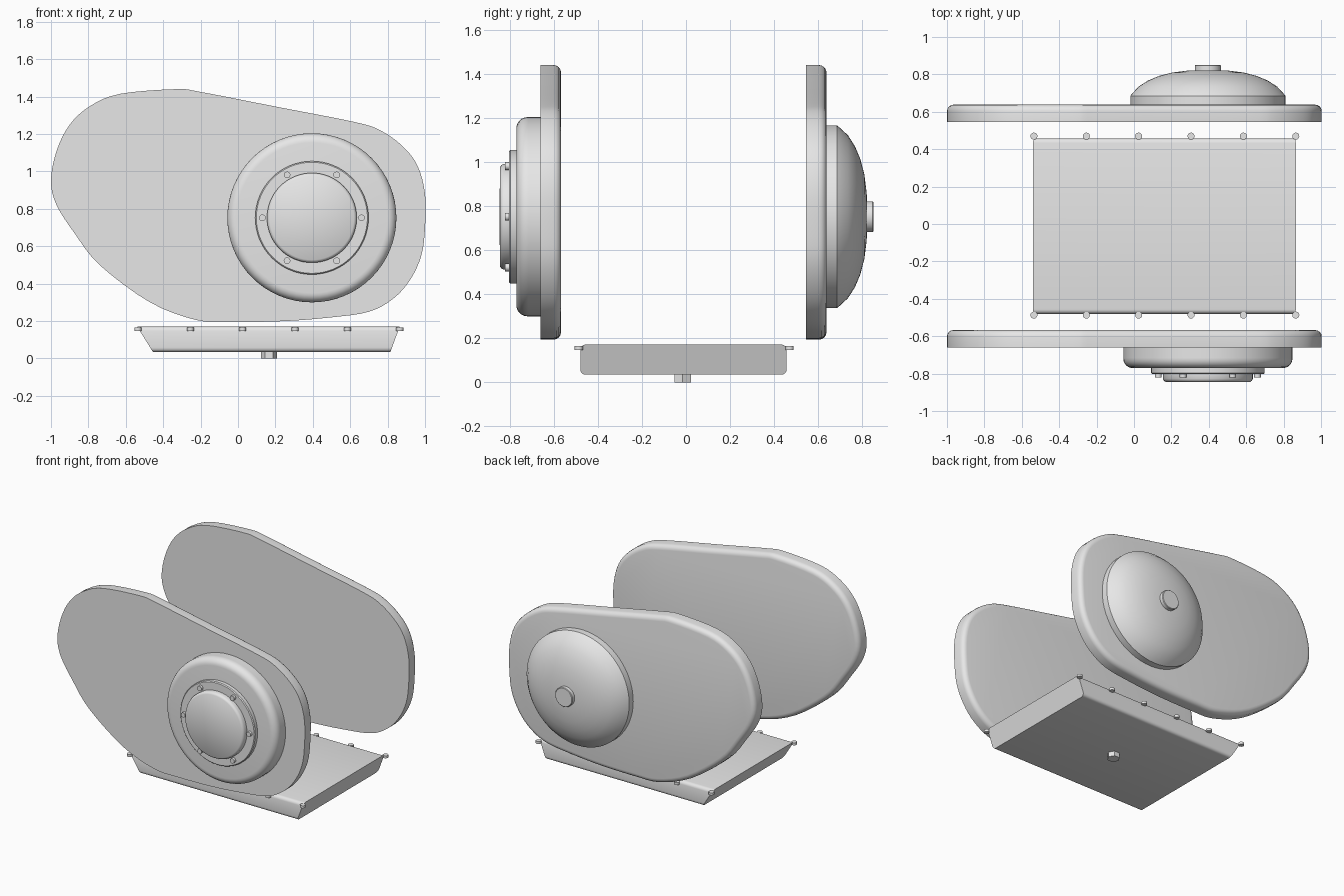
import bpy, bmesh, math
from mathutils import Matrix, Vector

cube = bpy.data.objects.get("Cube")
if cube:
    bpy.data.objects.remove(cube, do_unlink=True)

grey = bpy.data.materials.new("plain grey")
grey.use_nodes = True
colour = (0.8, 0.8, 0.8, 1)
grey.diffuse_color = colour
grey.node_tree.nodes["Principled BSDF"].inputs["Base Color"].default_value = colour


def finish(name, bm, angle=35):
    """Turn a bmesh into a smooth-shaded object with crisp edges."""
    bmesh.ops.recalc_face_normals(bm, faces=bm.faces)
    mesh = bpy.data.meshes.new(name)
    bm.to_mesh(mesh)
    bm.free()
    mesh.materials.append(grey)
    obj = bpy.data.objects.new(name, mesh)
    bpy.context.collection.objects.link(obj)
    bpy.ops.object.select_all(action="DESELECT")
    obj.select_set(True)
    bpy.context.view_layer.objects.active = obj
    bpy.ops.object.shade_smooth_by_angle(angle=math.radians(angle))
    return obj


def lathe(name, cx, cz, profile, angle=35):
    """Spin (radius, y) points around an axis parallel to y."""
    bm = bmesh.new()
    verts = [bm.verts.new((cx + r, y, cz)) for r, y in profile]
    edges = [bm.edges.new(pair) for pair in zip(verts, verts[1:])]
    bmesh.ops.spin(bm, geom=verts + edges, cent=(cx, 0, cz), axis=(0, 1, 0),
                   angle=math.tau, steps=64, use_duplicate=False)
    bmesh.ops.remove_doubles(bm, verts=bm.verts, dist=0.0005)
    return finish(name, bm, angle)


def stud(name, location, radius, depth, sides, along_y=False):
    bm = bmesh.new()
    turn = Matrix.Rotation(math.pi / 2, 4, "X") if along_y else Matrix()
    # A vertex of the polygon points along x
    bmesh.ops.create_cone(bm, cap_ends=True, segments=sides, radius1=radius,
                          radius2=radius, depth=depth,
                          matrix=Matrix.Translation(location) @ turn
                          @ Matrix.Rotation(math.pi / 2, 4, "Z"))
    return finish(name, bm)


def smooth_loop(points, steps=4):
    """Closed Catmull-Rom curve through the points."""
    pts = [Vector(p) for p in points]
    n = len(pts)
    loop = []
    for i in range(n):
        a, b, c, d = (pts[(i + k) % n] for k in (-1, 0, 1, 2))
        for s in range(steps):
            t = s / steps
            loop.append(0.5 * (2 * b + (c - a) * t + (2 * a - 5 * b + 4 * c - d) * t ** 2
                               + (3 * b - a - 3 * c + d) * t ** 3))
    return loop


# Side covers: flat towards the front, rounded rim towards the back
outline = [(-1, .95), (-.97, 1.11), (-.9, 1.25), (-.79, 1.35), (-.63, 1.415),
           (-.33, 1.44), (-.2, 1.425), (.2, 1.347), (.62, 1.265), (.76, 1.22),
           (.88, 1.135), (.96, 1.03), (1, .88), (1, .7), (.98, .55), (.92, .42),
           (.83, .32), (.7, .25), (.5, .22), (.25, .2), (-.03, .195), (-.22, .205),
           (-.47, .3), (-.74, .5), (-.874, .67), (-.97, .82)]


def side_cover(name, front, back):
    bm = bmesh.new()
    face = bm.faces.new([bm.verts.new((p.x, front, p.y)) for p in smooth_loop(outline)])
    made = bmesh.ops.extrude_face_region(bm, geom=[face], use_keep_orig=True)["geom"]
    moved = [g for g in made if isinstance(g, bmesh.types.BMVert)]
    bmesh.ops.translate(bm, verts=moved, vec=(0, back - front, 0))
    rim = [g for g in made if isinstance(g, bmesh.types.BMEdge)]
    bmesh.ops.recalc_face_normals(bm, faces=bm.faces)
    bmesh.ops.bevel(bm, geom=rim, offset=0.035, segments=4, profile=0.5, affect="EDGES")
    return finish(name, bm)


side_cover("front_cover", -.66, -.567)
side_cover("back_cover", .545, .638)

# Front housing: rounded drum, flange, cap and ring of bolts
hx, hz = .395, .752
drum = [(.452, -.655), (.452, -.715)]
drum += [(.402 + .05 * math.cos(a), -.72 - .05 * math.sin(a))
         for a in (math.radians(d) for d in range(0, 91, 15))]
lathe("front_drum", hx, hz, drum + [(0, -.772)])
lathe("front_flange", hx, hz, [(.303, -.765), (.303, -.797), (.297, -.803), (0, -.803)])
lathe("front_cap", hx, hz, [(.24, -.8), (.24, -.828), (.235, -.838), (.225, -.845), (0, -.846)])
for i in range(6):
    a = math.tau * i / 6
    stud(f"flange_bolt_{i + 1}", (hx + .265 * math.cos(a), -.809, hz + .265 * math.sin(a)),
         .018, .026, 12, True)

# Back housing: short wall, shallow dome and hub
lathe("back_dome", hx, hz, [(.415, .63), (.415, .685), (.405, .697), (.37, .735), (.32, .767),
                            (.26, .792), (.19, .81), (.11, .82), (0, .825)])
lathe("back_hub", hx, hz, [(.07, .81), (.07, .847), (.066, .851), (0, .851)])

# Tray: slanted ends, long edges rounded
bm = bmesh.new()
bmesh.ops.create_cube(bm, size=1)
for v in bm.verts:
    top = v.co.z > 0
    v.co.x = (.865 if top else .815) if v.co.x > 0 else (-.54 if top else -.455)
    v.co.y = .457 if v.co.y > 0 else -.48
    v.co.z = .172 if top else .035
long_edges = [e for e in bm.edges if abs(e.verts[0].co.x - e.verts[1].co.x) > 1]
bmesh.ops.bevel(bm, geom=long_edges, offset=.024, segments=4, profile=.5, affect="EDGES")
finish("tray", bm)

# Tray bolts in two rows, and the drain plug
for side, y in (("front", -.487), ("back", .47)):
    for i in range(6):
        stud(f"tray_{side}_bolt_{i + 1}", (-.535 + .28 * i, y, .157), .019, .018, 12)
stud("drain_plug", (.165, -.015, .02), .043, .04, 6)
